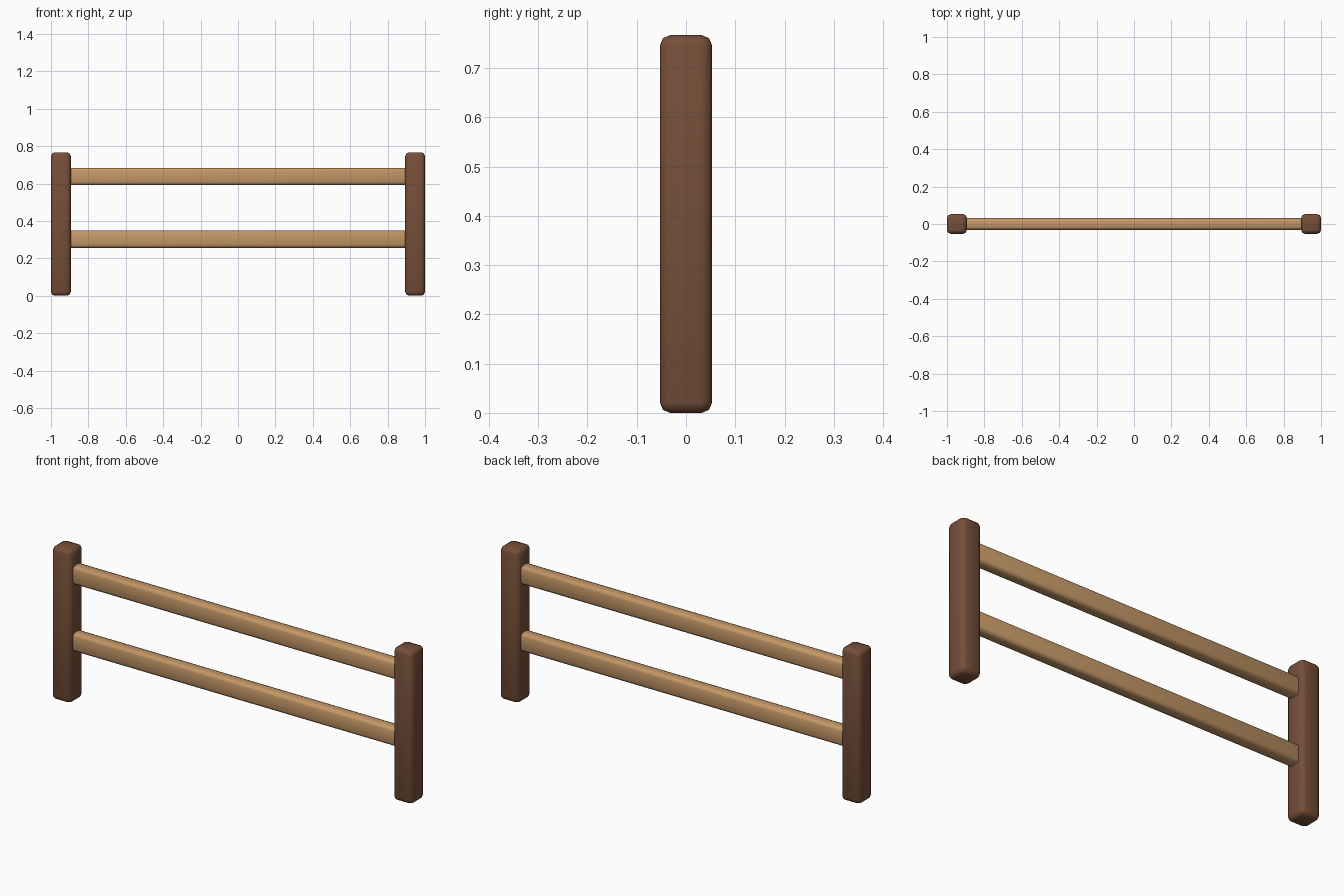
import bpy
import math

if "Cube" in bpy.data.objects:
    bpy.data.objects.remove(bpy.data.objects["Cube"], do_unlink=True)


def make_material(name, colour):
    mat = bpy.data.materials.new(name)
    mat.use_nodes = True
    mat.diffuse_color = (*colour, 1)
    bsdf = mat.node_tree.nodes["Principled BSDF"]
    bsdf.inputs["Base Color"].default_value = (*colour, 1)
    bsdf.inputs["Roughness"].default_value = 0.8
    return mat


def rounded_beam(name, location, size, bevel, mat):
    bpy.ops.mesh.primitive_cube_add(size=1, location=location)
    obj = bpy.context.object
    obj.name = name
    obj.scale = size
    bpy.ops.object.transform_apply(location=False, rotation=False, scale=True)
    obj.data.materials.append(mat)
    mod = obj.modifiers.new("Rounded edges", "BEVEL")
    mod.width = bevel
    mod.segments = 2
    bpy.ops.object.modifier_apply(modifier=mod.name)
    bpy.ops.object.shade_smooth_by_angle(angle=math.radians(50))
    return obj


dark_wood = make_material("dark brown wood", (0.18, 0.077, 0.04))
light_wood = make_material("light tan wood", (0.55, 0.31, 0.135))

post_width, post_height = 0.106, 0.767

# Upright posts at both ends
for name, side in (("left_post", 1), ("right_post", -1)):
    rounded_beam(name, (side * (1 - post_width / 2), 0, post_height / 2),
                 (post_width, post_width, post_height), 0.021, dark_wood)

# Horizontal rails running into the posts
for name, z in (("upper_rail", 0.638), ("lower_rail", 0.302)):
    rounded_beam(name, (0, 0, z), (1.99, 0.062, 0.092), 0.016, light_wood)
